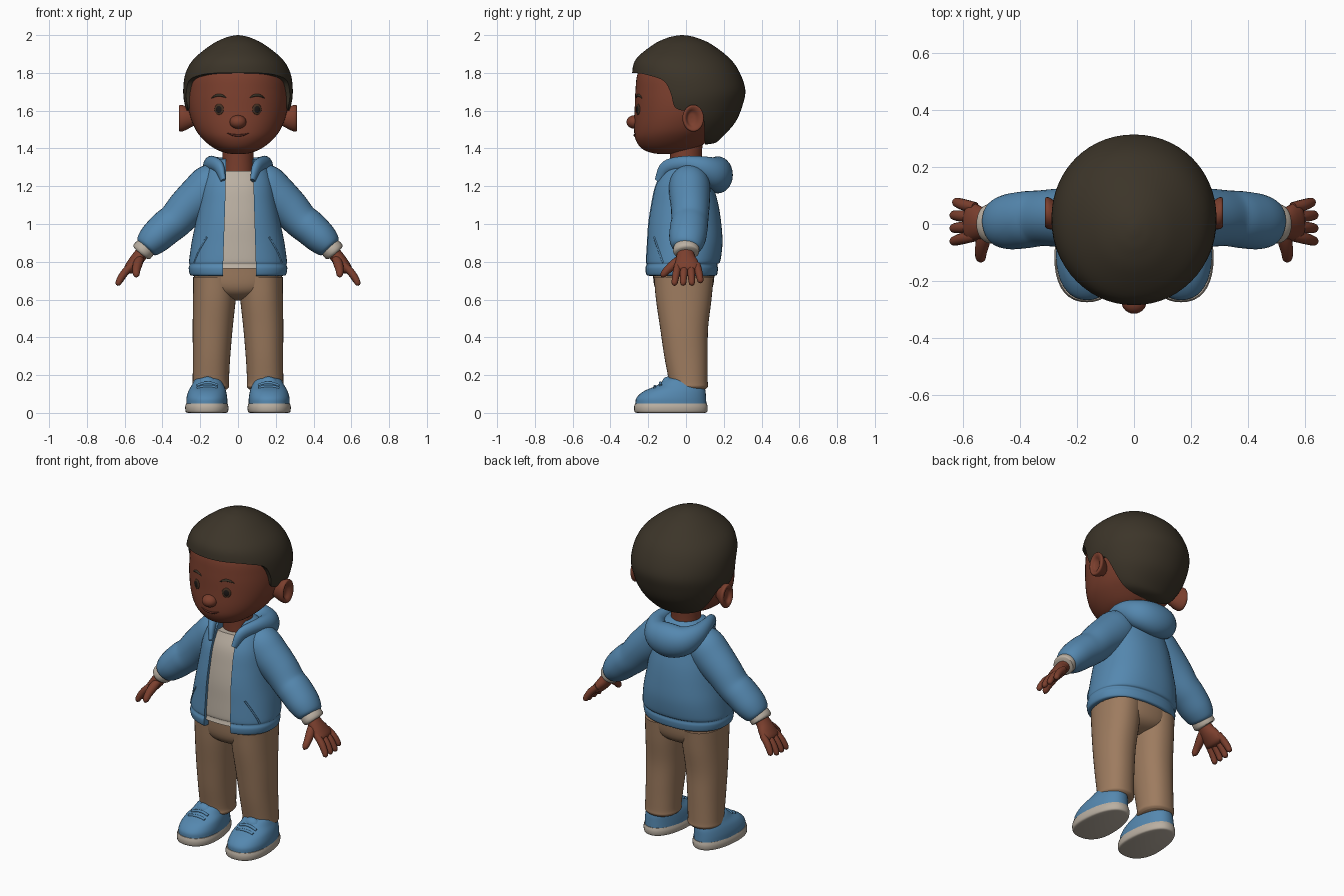
import bpy, bmesh, math
from mathutils import Vector, Matrix
from mathutils.bvhtree import BVHTree

cube = bpy.data.objects.get("Cube")
if cube:
    bpy.data.objects.remove(cube, do_unlink=True)

X, Y, Z = Vector((1, 0, 0)), Vector((0, 1, 0)), Vector((0, 0, 1))


def material(name, rgb):
    m = bpy.data.materials.new(name)
    m.use_nodes = True
    color = (*rgb, 1)
    m.diffuse_color = color
    m.node_tree.nodes["Principled BSDF"].inputs["Base Color"].default_value = color
    return m


skin = material("skin brown", (.2, .05, .027))
hair_color = material("hair dark brown", (.045, .035, .022))
blue = material("denim blue", (.09, .245, .43))
cream = material("cream", (.49, .43, .36))
tan = material("trouser tan", (.34, .2, .115))
iris = material("iris brown", (.06, .03, .016))
black = material("pupil black", (.012, .009, .008))
lip = material("lip brown", (.1, .024, .016))


def finish(bm, name, mat):
    bmesh.ops.remove_doubles(bm, verts=bm.verts, dist=1e-5)
    bmesh.ops.recalc_face_normals(bm, faces=bm.faces)
    mesh = bpy.data.meshes.new(name)
    bm.to_mesh(mesh)
    bm.free()
    ob = bpy.data.objects.new(name, mesh)
    bpy.context.collection.objects.link(ob)
    if mat:
        mesh.materials.append(mat)
    smooth(ob)
    return ob


def smooth(ob):
    bpy.ops.object.select_all(action='DESELECT')
    ob.select_set(True)
    bpy.context.view_layer.objects.active = ob
    bpy.ops.object.shade_smooth_by_angle(angle=math.radians(50))


def interpolate(rows, steps):
    """Smooth curve through rows of numbers."""
    rows = [Vector(r) for r in rows]
    ext = [2 * rows[0] - rows[1]] + rows + [2 * rows[-1] - rows[-2]]
    out = []
    for a, b, c, d in zip(ext, ext[1:], ext[2:], ext[3:]):
        for k in range(steps):
            t = k / steps
            out.append(.5 * (2 * b + (c - a) * t + (2 * a - 5 * b + 4 * c - d) * t * t
                             + (3 * b - a - 3 * c + d) * t ** 3))
    return out + [rows[-1]]


def skin_rings(name, rings, mat, n, power, egg):
    """Rings are (centre, u, v, a, b)."""
    bm = bmesh.new()
    loops = []
    for c, u, v, a, b in rings:
        loop = []
        for i in range(n):
            t = math.tau * i / n
            cx, sy = [math.copysign(abs(f) ** (2 / power), f) for f in (math.cos(t), math.sin(t))]
            loop.append(bm.verts.new(c + u * a * cx * (1 - egg * sy) + v * b * sy))
        loops.append(loop)
    for p, q in zip(loops, loops[1:]):
        for i in range(n):
            j = (i + 1) % n
            bm.faces.new((p[i], p[j], q[j], q[i]))
    bm.faces.new(loops[0])
    bm.faces.new(loops[-1])
    return finish(bm, name, mat)


def loft(name, rows, mat, u=X, v=Y, n=40, power=2, steps=5, egg=0):
    """Rows are (x, y, z, a, b) with fixed section axes."""
    rings = [(r[:3], u, v, max(r[3], 0), max(r[4], 0)) for r in interpolate(rows, steps)]
    rings = [(Vector(c), u, v, a, b) for c, u, v, a, b in rings]
    return skin_rings(name, rings, mat, n, power, egg)


def tube(name, rows, mat, ref=Y, n=20, steps=5):
    """Rows are (x, y, z, a, b); sections turn with the path, b along ref."""
    pts = interpolate(rows, steps)
    pos = [Vector(p[:3]) for p in pts]
    rings = []
    for i, p in enumerate(pts):
        t = (pos[min(i + 1, len(pos) - 1)] - pos[max(i - 1, 0)]).normalized()
        v = (ref - t * t.dot(ref)).normalized()
        rings.append((pos[i], v.cross(t), v, max(p[3], 0), max(p[4], 0)))
    return skin_rings(name, rings, mat, n, 2, 0)


def ball(name, centre, size, mat, normal=None):
    bm = bmesh.new()
    turn = normal.to_track_quat('-Y', 'Z').to_matrix().to_4x4() if normal else Matrix()
    bmesh.ops.create_uvsphere(bm, u_segments=24, v_segments=14, radius=1,
                              matrix=Matrix.Translation(centre) @ turn @ Matrix.Diagonal((*size, 1)))
    return finish(bm, name, mat)


def cut(ob, points, axis, lo, hi):
    """Subtract a prism whose outline is given by 3D points, swept along axis."""
    bm = bmesh.new()
    face = bm.faces.new([bm.verts.new(Vector(p) + axis * lo) for p in points])
    new = bmesh.ops.extrude_face_region(bm, geom=[face])["geom"]
    bmesh.ops.translate(bm, vec=axis * (hi - lo), verts=[g for g in new if isinstance(g, bmesh.types.BMVert)])
    cutter = finish(bm, "cutter", None)
    cutter.hide_render = True
    mod = ob.modifiers.new("cut", 'BOOLEAN')
    mod.operation, mod.solver, mod.object = 'DIFFERENCE', 'EXACT', cutter
    bpy.context.view_layer.objects.active = ob
    bpy.ops.object.modifier_apply(modifier=mod.name)
    bpy.data.objects.remove(cutter, do_unlink=True)
    smooth(ob)


def caster(ob):
    tree = BVHTree.FromPolygons([v.co for v in ob.data.vertices], [p.vertices for p in ob.data.polygons])
    return lambda origin, way: tree.ray_cast(Vector(origin), way)[:2]


def upright(rows):
    return [(0, cy, z, a, b) for z, cy, a, b in rows]


# Head and neck
head = loft("head", upright([
    (1.37, -.11, 0, 0), (1.375, -.11, .06, .065), (1.4, -.09, .125, .145), (1.45, -.07, .187, .198),
    (1.51, -.04, .23, .235), (1.6, -.005, .26, .267), (1.7, .01, .266, .278), (1.8, .003, .25, .258),
    (1.89, 0, .19, .2), (1.95, 0, .09, .1), (1.965, 0, 0, 0)]), skin, n=56, power=2.1)
loft("neck", [(0, .01, 1.2, .09, .09), (0, 0, 1.32, .083, .083), (0, 0, 1.46, .085, .09)], skin)

# Hair cap with the hairline cut away
hair = loft("hair", upright([
    (1.42, .1, 0, 0), (1.43, .09, .1, .065), (1.46, .07, .175, .122), (1.54, .03, .245, .232),
    (1.63, .02, .281, .28), (1.71, .017, .29, .297), (1.8, 0, .277, .285), (1.875, -.015, .233, .248),
    (1.95, -.018, .14, .155), (1.985, -.02, .07, .08), (1.997, -.02, .025, .03), (2, -.02, 0, 0)]),
    hair_color, n=56, power=2.05)
hairline = interpolate([(0, -.5, 1.8), (0, -.28, 1.8), (0, -.19, 1.785), (0, -.115, 1.755), (0, -.08, 1.69),
                        (0, -.06, 1.62), (0, -.01, 1.6), (0, .06, 1.61), (0, .095, 1.54), (0, .1, 1.3)], 4)
cut(hair, hairline + [Vector((0, -.5, 1.3))], X, -.5, .5)

# Face
on_face = caster(head)
ball("nose", (0, -.273, 1.54), (.044, .042, .036), skin)


def face_line(name, spots, r, mat):
    hits = [on_face((x, -1, z), Y)[0] for x, z in spots]
    rows = [(*h, r * k, r * k) for h, k in zip(hits, (.2, 1, 1.2, 1, .2))]
    tube(name, rows, mat, ref=Z, n=10, steps=4)


face_line("mouth", [(-.058, 1.482), (-.03, 1.472), (0, 1.469), (.03, 1.472), (.058, 1.482)], .005, lip)
for s, side in ((1, "left"), (-1, "right")):
    hit, normal = on_face((s * .1, -1, 1.607), Y)
    ball(side + "_iris", hit, (.026, .006, .029), iris, normal)
    ball(side + "_pupil", hit + normal * .003, (.017, .005, .02), black, normal)
    face_line(side + "_eyebrow", [(s * x, z) for x, z in
              ((.062, 1.668), (.08, 1.678), (.1, 1.682), (.12, 1.678), (.14, 1.666))], .006, hair_color)
    # Cupped ear
    loft(side + "_ear", [(s * x, y, 1.56, a, b) for x, y, a, b in (
        (.235, .02, .03, .04), (.275, .03, .048, .062), (.3, .038, .056, .071), (.312, .04, .05, .066),
        (.308, .036, .036, .05), (.294, .03, .02, .03), (.29, .03, 0, 0))], skin, u=Y, v=Z, n=28)

# Jacket body with an open front, over a shirt
torso = upright([
    (.725, -.025, .235, .175), (.732, -.026, .254, .19), (.765, -.026, .261, .195), (.787, -.024, .256, .19),
    (.805, -.018, .259, .2), (.9, -.01, .246, .203), (1, -.01, .226, .197), (1.1, -.01, .208, .182),
    (1.2, -.012, .19, .158), (1.28, 0, .165, .13), (1.325, 0, .125, .105), (1.345, 0, .085, .08)])
jacket = loft("jacket_body", torso, blue, n=56, power=2.3)
on_jacket = caster(jacket)
cut(jacket, [(-.085, 0, .6), (.1, 0, .6), (.085, 0, 1.1), (.075, 0, 1.45), (-.06, 0, 1.45), (-.068, 0, 1.1)],
    Y, -.5, -.03)
loft("shirt", [(x, y, z, a - .018, b - .018) for x, y, z, a, b in torso if .74 < z < 1.31], cream, n=56, power=2.3)

# Hood folded around the neck
half_hood = [(.078, -.15, 1.23, .012, .018), (.1, -.105, 1.3, .025, .035), (.135, -.01, 1.32, .034, .04),
             (.135, .085, 1.3, .052, .06), (.085, .15, 1.27, .074, .086)]
tube("hood", half_hood + [(0, .168, 1.26, .08, .098)] + [(-r[0], *r[1:]) for r in reversed(half_hood)],
     blue, ref=Z, n=28)

# Trouser seat
loft("trouser_seat", upright([(.595, -.01, .03, .05), (.62, -.01, .13, .12), (.67, -.012, .22, .155),
                              (.78, -.012, .236, .166)]), tan, power=2.3)

for s, side in ((1, "left"), (-1, "right")):
    def mirror(rows):
        return [(s * r[0], *r[1:]) for r in rows]

    # Pocket seam
    spots = [on_jacket((s * x, -1, z), Y)[0] for x, z in ((.165, .93), (.195, .88), (.22, .83), (.232, .795))]
    tube(side + "_pocket_seam", [(*p, .005, .005) for p in spots], blue, ref=X, n=8)

    # Sleeve and cuff
    tube(side + "_sleeve", mirror([
        (.09, .015, 1.235, .09, .09), (.14, .018, 1.205, .115, .108), (.2, .02, 1.15, .113, .108),
        (.27, .022, 1.085, .104, .102), (.33, .02, 1.02, .095, .098), (.38, .015, .98, .093, .1),
        (.44, .008, .925, .086, .097), (.48, .004, .885, .07, .082), (.494, .002, .87, .05, .06)]), blue, n=32)
    tube(side + "_cuff", mirror([(.478, .003, .888, .05, .058), (.492, .002, .872, .057, .068),
                                 (.51, 0, .852, .057, .068), (.516, 0, .845, .045, .055)]), cream, n=28, steps=3)

    # Hand
    tube(side + "_palm", mirror([(.49, 0, .87, .034, .04), (.525, -.002, .825, .036, .05),
                                 (.555, .004, .787, .034, .064), (.58, .008, .755, .027, .064),
                                 (.592, .008, .74, 0, 0)]), skin, n=24)
    for k, finger in enumerate(("index", "middle", "ring", "little")):
        y, spread = .008 + .034 * (1.5 - k) * -1, .012 * (k - 1.5)
        size = 1 - .12 * (k == 3)
        path = ((.558, 0, .785, .018), (.598, .4, .745, .02), (.624, .8, .707, .018),
                (.635, 1, .682, .014), (.638, 1, .672, 0))
        tube(side + "_" + finger + "_finger", mirror([
            (.558 + (x - .558) * size, y + spread * f, .785 + (z - .785) * size, r, r)
            for x, f, z, r in path]), skin, n=14, steps=4)
    tube(side + "_thumb", mirror([(.515, -.02, .825, .02, .02), (.53, -.06, .79, .025, .025),
                                  (.538, -.1, .755, .021, .021), (.538, -.122, .73, .016, .016),
                                  (.537, -.132, .718, 0, 0)]), skin, n=14)

    # Trouser leg
    loft(side + "_trouser_leg", mirror([
        (.12, -.012, .72, .117, .158), (.125, -.012, .6, .113, .147), (.134, -.01, .45, .106, .127),
        (.14, 0, .3, .099, .115), (.144, .012, .17, .096, .103), (.144, .012, .14, .097, .104),
        (.144, .012, .125, .085, .092)]), tan, power=2.2)

    # Shoe
    loft(side + "_sole", mirror([(.165, -.08, 0, .1, .18), (.165, -.08, .006, .11, .192),
                                 (.165, -.08, .03, .113, .195), (.165, -.08, .05, .108, .19)]),
         cream, power=2.3, egg=.13, steps=3)
    shoe = loft(side + "_shoe", mirror([
        (.165, -.08, .045, .108, .188), (.165, -.078, .08, .107, .184), (.163, -.06, .115, .099, .163),
        (.16, -.03, .145, .085, .125), (.158, -.015, .175, .07, .1), (.158, -.015, .185, .05, .08)]),
        blue, power=2.2, egg=.1)
    ball(side + "_shoe_tongue", (s * .162, -.095, .15), (.05, .035, .042), blue)
    on_shoe = caster(shoe)
    for k, y in enumerate((-.135, -.165)):
        spots = [on_shoe((s * (.163 + d), y, 1), -Z)[0] for d in (-.055, -.025, 0, .025, .055)]
        tube(f"{side}_lace_{k + 1}", [(*p, .008, .008) for p in spots], blue, ref=Z, n=10)
